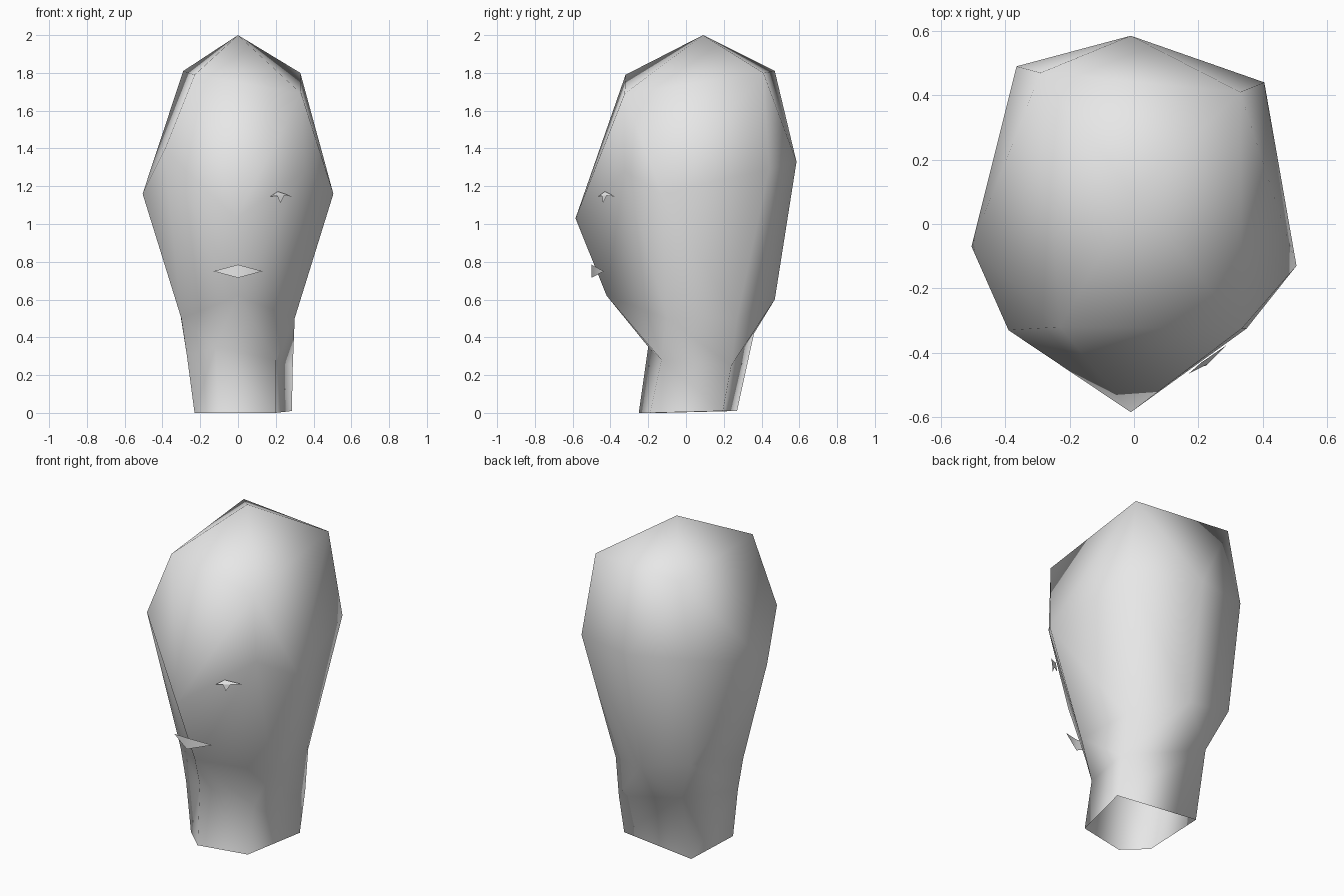
import bpy
import bmesh
from math import atan2, pi

# Remove the default cube
default = bpy.data.objects.get("Cube")
if default:
    bpy.data.objects.remove(default, do_unlink=True)

# One plain grey clay material
clay = bpy.data.materials.new("light_grey_clay")
clay.use_nodes = True
clay.diffuse_color = (0.8, 0.8, 0.8, 1)
clay.node_tree.nodes["Principled BSDF"].inputs["Base Color"].default_value = clay.diffuse_color


def phase(point):
    """Angle around the head, zero at the front, growing towards +x."""
    return atan2(point[0], -point[1])


def stitch(bm, upper, lower):
    """Join two closed rings of different vertex counts with triangles."""
    rings = [upper + upper[:1], lower + lower[:1]]
    angles = []
    for ring in rings:
        turn = [phase(v.co) for v in ring]
        turn[-1] += 2 * pi
        angles.append(turn)
    step = [0, 0]

    def middle(side):
        k = step[side]
        if k + 1 >= len(rings[side]):
            return float("inf")
        return angles[side][k] + angles[side][k + 1]

    for _ in range(len(upper) + len(lower)):
        side = 0 if middle(0) < middle(1) else 1
        a, b = rings[0][step[0]], rings[1][step[1]]
        step[side] += 1
        bm.faces.new((a, b, rings[side][step[side]]))


def finish(bm, name):
    """Turn a bmesh into a smooth-shaded object."""
    bmesh.ops.recalc_face_normals(bm, faces=bm.faces[:])
    for face in bm.faces:
        face.smooth = True
    mesh = bpy.data.meshes.new(name)
    bm.to_mesh(mesh)
    bm.free()
    mesh.materials.append(clay)
    obj = bpy.data.objects.new(name, mesh)
    bpy.context.collection.objects.link(obj)
    return obj


def plates(name, points, faces):
    """Small facial detail made from a few flat triangles."""
    bm = bmesh.new()
    verts = [bm.verts.new(p) for p in points]
    for face in faces:
        bm.faces.new([verts[i] for i in face])
    return finish(bm, name)


# Cross-sections of the head, from the crown down to the open neck
crown = (0, 0.09, 2)
skull = [(-0.23, -0.32, 1.79), (0.335, -0.325, 1.69), (0.33, 0.41, 1.8), (-0.29, 0.47, 1.81)]
brow = [(-0.01, -0.585, 1.03), (0.35, -0.325, 1.28), (0.505, -0.13, 1.16), (0.405, 0.44, 1.29),
        (-0.01, 0.585, 1.33), (-0.365, 0.49, 1.36), (-0.505, -0.07, 1.16), (-0.39, -0.33, 1.39)]
jaw = [(0, -0.42, 0.62), (0.3, -0.1, 0.5), (0.29, 0.27, 0.5),
       (-0.01, 0.47, 0.6), (-0.33, 0.43, 0.68), (-0.3, -0.13, 0.5)]
throat = [(-0.12, -0.2, 0.35), (0.2, -0.13, 0.28), (0.29, 0.24, 0.25),
          (-0.22, 0.36, 0.42), (-0.27, -0.12, 0.3)]
collar = [(-0.1, -0.25, 0), (0.2, -0.19, 0), (0.285, 0.195, 0.01),
          (-0.225, 0.27, 0.01), (-0.23, -0.13, 0)]

# Head and neck shell
head = bmesh.new()
rings = [[head.verts.new(p) for p in sorted(ring, key=phase)]
         for ring in (skull, brow, jaw, throat, collar)]
top = head.verts.new(crown)
for a, b in zip(rings[0], rings[0][1:] + rings[0][:1]):
    head.faces.new((a, b, top))
for upper, lower in zip(rings, rings[1:]):
    stitch(head, upper, lower)
finish(head, "head")

# Mouth: a shallow diamond with a raised centre
plates("mouth",
       [(-0.13, -0.435, 0.75), (0, -0.5, 0.715), (0.13, -0.435, 0.75), (0, -0.5, 0.785)],
       [(0, 1, 3), (1, 2, 3)])

# Left eye: a lid with a small point below
plates("left_eye",
       [(0.17, -0.465, 1.145), (0.29, -0.375, 1.145), (0.21, -0.43, 1.172), (0.23, -0.435, 1.152)],
       [(0, 3, 2), (3, 1, 2)])
plates("left_eye_point",
       [(0.205, -0.445, 1.155), (0.225, -0.44, 1.11), (0.245, -0.42, 1.15)],
       [(0, 1, 2)])
